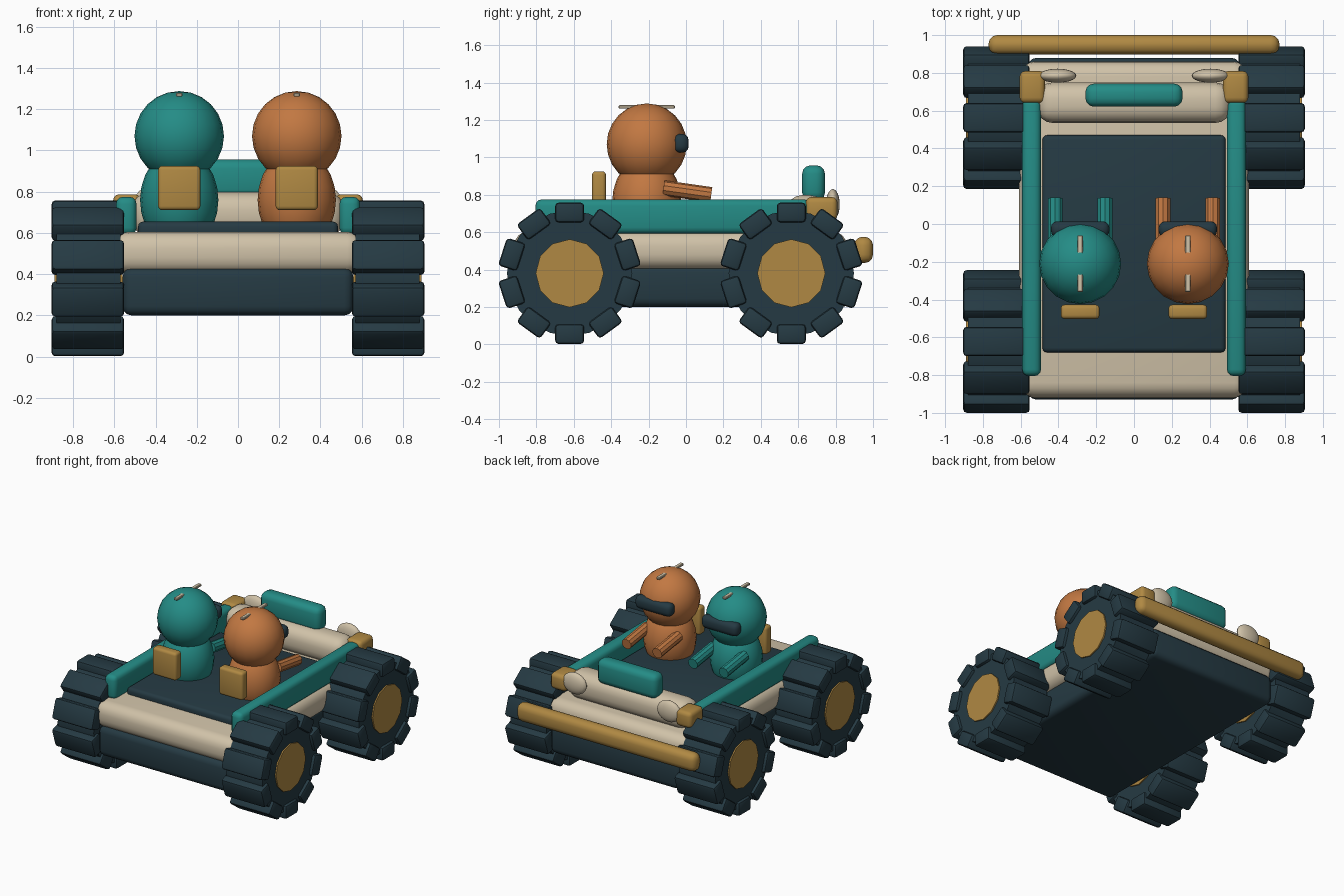
import bpy, bmesh, math
from mathutils import Vector, Matrix

if "Cube" in bpy.data.objects:
    bpy.data.objects.remove(bpy.data.objects["Cube"])


def material(name, r, g, b):
    m = bpy.data.materials.new(name)
    lin = [((c / 255 + 0.055) / 1.055) ** 2.4 for c in (r, g, b)]
    m.diffuse_color = (*lin, 1)
    m.use_nodes = True
    m.node_tree.nodes["Principled BSDF"].inputs["Base Color"].default_value = m.diffuse_color
    return m


NAVY = material("dark navy", 37, 58, 67)
BEIGE = material("warm beige", 208, 194, 168)
TEAL = material("teal", 36, 140, 134)
ORANGE = material("burnt orange", 194, 120, 66)
MUSTARD = material("mustard", 176, 137, 67)


def finish(bm, name, mat, angle=35):
    me = bpy.data.meshes.new(name)
    bm.to_mesh(me)
    bm.free()
    me.materials.append(mat)
    ob = bpy.data.objects.new(name, me)
    bpy.context.collection.objects.link(ob)
    bpy.ops.object.select_all(action='DESELECT')
    ob.select_set(True)
    bpy.context.view_layer.objects.active = ob
    bpy.ops.object.shade_smooth_by_angle(angle=math.radians(angle))
    return ob


def add_box(bm, size, matrix):
    bmesh.ops.create_cube(bm, size=1, matrix=matrix @ Matrix.Diagonal((*size, 1)))


def box(name, loc, size, mat, bevel=0.02, segments=3):
    bm = bmesh.new()
    add_box(bm, size, Matrix.Translation(loc))
    bmesh.ops.bevel(bm, geom=bm.edges[:], offset=bevel, segments=segments,
                    profile=0.5, affect='EDGES')
    return finish(bm, name, mat)


def ball(name, loc, radii, mat, seg=20, rings=12):
    bm = bmesh.new()
    bmesh.ops.create_uvsphere(bm, u_segments=seg, v_segments=rings, radius=1,
                              matrix=Matrix.Translation(loc) @ Matrix.Diagonal((*radii, 1)))
    return finish(bm, name, mat)


def rod(name, a, b, radius, mat, sides):
    a, b = Vector(a), Vector(b)
    rot = (b - a).to_track_quat('Z', 'Y').to_matrix().to_4x4()
    bm = bmesh.new()
    bmesh.ops.create_cone(bm, cap_ends=True, segments=sides, radius1=radius, radius2=radius,
                          depth=(b - a).length, matrix=Matrix.Translation((a + b) / 2) @ rot)
    return finish(bm, name, mat, 32)


def wheel(name, side, y):
    z = 0.38
    rod(name + "_tyre", (side * 0.57, y, z), (side * 0.88, y, z), 0.335, NAVY, 20)
    rod(name + "_hub", (side * 0.56, y, z), (side * 0.89, y, z), 0.182, MUSTARD, 12)
    # ten chunky tread blocks around the tyre
    bm = bmesh.new()
    for i in range(10):
        spin = Matrix.Rotation(math.radians(36 * i), 4, 'X')
        add_box(bm, (0.352, 0.155, 0.105),
                Matrix.Translation((side * 0.728, y, z)) @ spin @ Matrix.Translation((0, 0, 0.325)))
    bmesh.ops.bevel(bm, geom=bm.edges[:], offset=0.018, segments=2, profile=0.5, affect='EDGES')
    finish(bm, name + "_treads", NAVY)


def rider(name, x, mat):
    y = -0.21
    ball(name + "_body", (x, y, 0.76), (0.19, 0.185, 0.245), mat)
    ball(name + "_head", (x, y, 1.07), (0.217, 0.214, 0.218), mat)
    box(name + "_visor", (x, -0.028, 1.075), (0.31, 0.085, 0.10), NAVY, 0.035)
    box(name + "_backpack", (x, -0.465, 0.818), (0.205, 0.075, 0.215), MUSTARD, 0.02)
    box(name + "_crest", (x, y, 1.27), (0.03, 0.30, 0.018), BEIGE, 0.004, 1)
    for s, label in ((-1, "left"), (1, "right")):
        rod(f"{name}_{label}_arm", (x + s * 0.132, -0.12, 0.836),
            (x + s * 0.132, 0.135, 0.80), 0.041, mat, 10)


# hull
box("lower_hull", (0, -0.025, 0.315), (1.12, 1.81, 0.23), NAVY, 0.045)
box("upper_hull", (0, -0.03, 0.503), (1.22, 1.78, 0.205), BEIGE, 0.08, 4)
box("deck", (0, -0.105, 0.615), (0.97, 1.15, 0.08), NAVY, 0.025)
box("hood", (0, 0.642, 0.69), (1.03, 0.215, 0.215), BEIGE, 0.085, 4)
box("windscreen", (0, 0.682, 0.862), (0.515, 0.122, 0.19), TEAL, 0.045)
box("bumper", (0, 0.949, 0.505), (1.54, 0.102, 0.14), MUSTARD, 0.045)

# paired parts: rails, corner blocks, headlights, wheels
for s, label in ((-1, "left"), (1, "right")):
    box(label + "_rail", (s * 0.542, -0.07, 0.683), (0.1, 1.47, 0.185), TEAL, 0.035)
    box(label + "_corner_block", (s * 0.538, 0.725, 0.725), (0.135, 0.17, 0.125), MUSTARD, 0.03)
    ball(label + "_headlight", (s * 0.405, 0.785, 0.748), (0.1, 0.037, 0.082), BEIGE)
    wheel(label + "_rear_wheel", s, -0.622)
    wheel(label + "_front_wheel", s, 0.563)

# riders
rider("teal_rider", -0.285, TEAL)
rider("orange_rider", 0.285, ORANGE)
